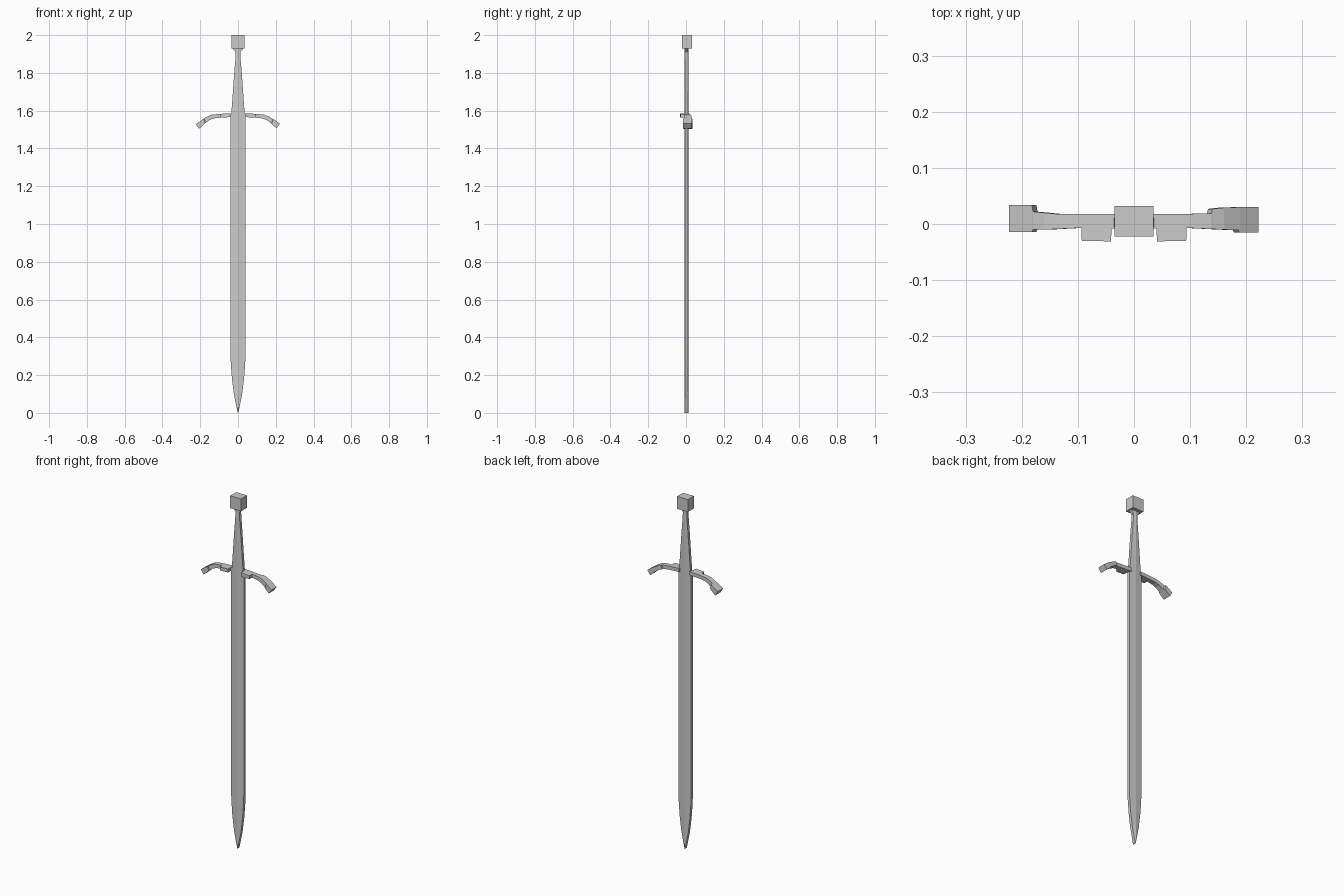
import bpy, bmesh

YC = 0.003  # centre plane of the blade thickness


def loft(name, rings):
    """Skin a list of equal-length point rings and cap both ends."""
    bm = bmesh.new()
    vs = [[bm.verts.new(p) for p in r] for r in rings]
    n = len(vs[0])
    for a, b in zip(vs, vs[1:]):
        for i in range(n):
            j = (i + 1) % n
            bm.faces.new((a[i], a[j], b[j], b[i]))
    bm.faces.new(vs[0][::-1])
    bm.faces.new(vs[-1])
    bmesh.ops.recalc_face_normals(bm, faces=bm.faces)
    me = bpy.data.meshes.new(name)
    bm.to_mesh(me)
    bm.free()
    ob = bpy.data.objects.new(name, me)
    bpy.context.collection.objects.link(ob)
    return ob


def hex_ring(z, w, edge=0.008, ridge=0.011):
    """Flattened six-sided section with a shallow central ridge."""
    return [(-w, YC - edge, z), (0, YC - ridge, z), (w, YC - edge, z),
            (w, YC + edge, z), (0, YC + ridge, z), (-w, YC + edge, z)]


# Blade: tapered point, long parallel body, small shoulder
loft("blade", [hex_ring(z, w) for z, w in [
    (0.0, 0.001), (0.03, 0.008), (0.10, 0.022), (0.18, 0.032),
    (0.26, 0.038), (0.32, 0.040), (1.56, 0.040), (1.58, 0.036)]])

# Grip: tapers up, then flares beneath the pommel
loft("grip", [hex_ring(z, w) for z, w in [
    (1.58, 0.036), (1.63, 0.032), (1.70, 0.027), (1.80, 0.020),
    (1.87, 0.014), (1.91, 0.012), (1.932, 0.031)]])

# Pommel: plain cube
bpy.ops.mesh.primitive_cube_add(size=1, location=(0, 0.005, 1.965))
pommel = bpy.context.object
pommel.name = "pommel"
pommel.scale = (0.069, 0.054, 0.07)

# Crossguard arms: (x top, z top, x bottom, z bottom, y front, y back)
INNER = [(0.030, 1.586, 0.030, 1.566, -0.008, 0.018),
         (0.040, 1.586, 0.040, 1.566, -0.008, 0.018),
         (0.041, 1.586, 0.041, 1.566, -0.031, 0.018),
         (0.093, 1.583, 0.092, 1.563, -0.030, 0.018),
         (0.094, 1.583, 0.093, 1.563, -0.007, 0.018)]
RIGHT = INNER + [(0.138, 1.579, 0.130, 1.559, -0.009, 0.019),
                 (0.140, 1.578, 0.132, 1.558, -0.009, 0.027),
                 (0.160, 1.571, 0.150, 1.551, -0.010, 0.029),
                 (0.186, 1.556, 0.176, 1.533, -0.011, 0.030),
                 (0.188, 1.555, 0.178, 1.530, -0.015, 0.030),
                 (0.222, 1.531, 0.204, 1.506, -0.015, 0.030)]
LEFT = INNER + [(0.138, 1.579, 0.130, 1.559, -0.009, 0.018),
                (0.160, 1.571, 0.150, 1.551, -0.010, 0.020),
                (0.180, 1.559, 0.172, 1.535, -0.010, 0.022),
                (0.182, 1.557, 0.174, 1.533, -0.014, 0.034),
                (0.223, 1.529, 0.207, 1.503, -0.014, 0.034)]
for name, side, stations in (("guard_right", 1, RIGHT), ("guard_left", -1, LEFT)):
    loft(name, [[(side * xt, yf, zt), (side * xt, yb, zt),
                 (side * xb, yb, zb), (side * xb, yf, zb)]
                for xt, zt, xb, zb, yf, yb in stations])
